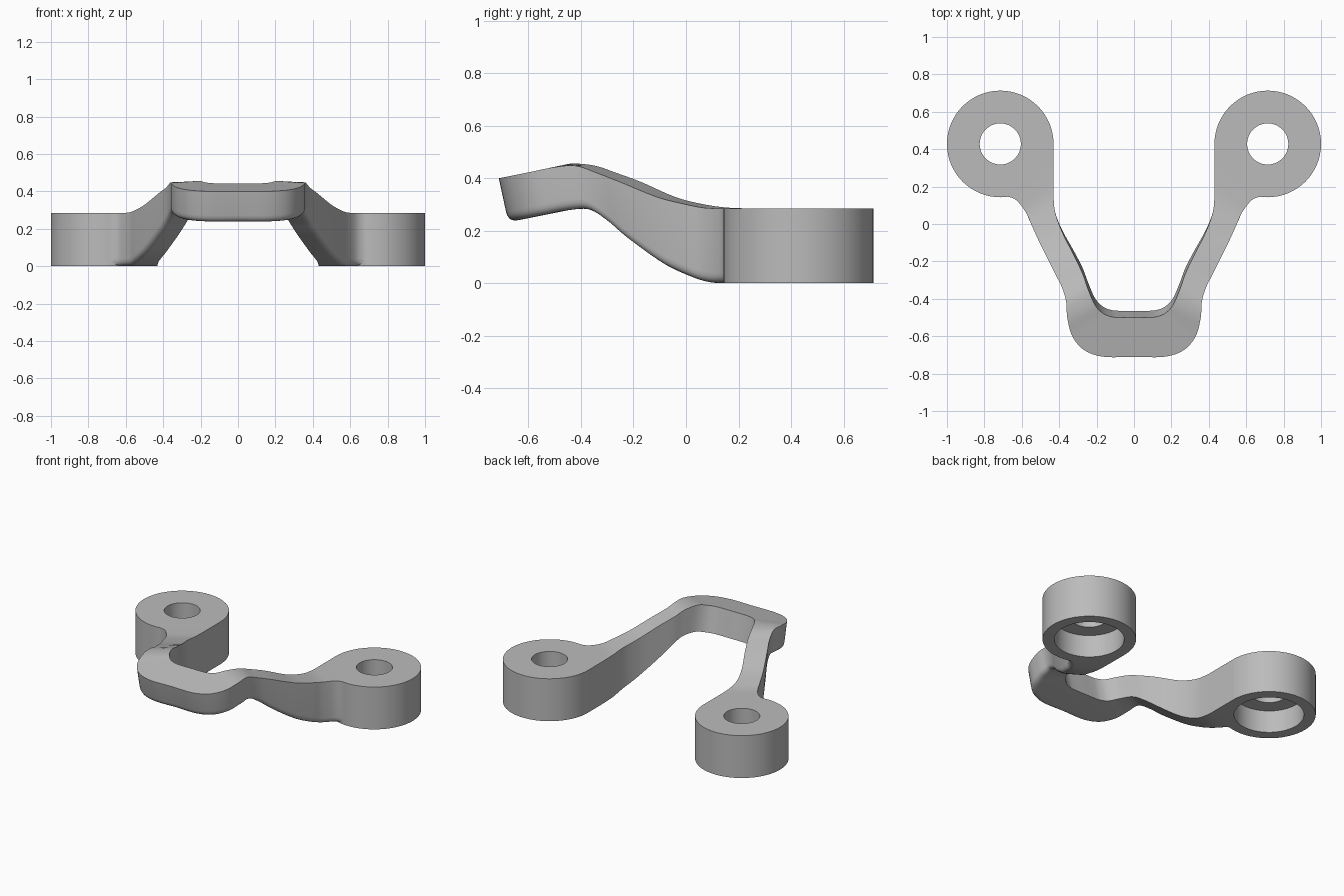
import bpy, bmesh
from mathutils import Vector

cube = bpy.data.objects.get("Cube")
if cube:
    bpy.data.objects.remove(cube, do_unlink=True)

PAD_X, PAD_Y, PAD_R, PAD_H = 0.715, 0.428, 0.285, 0.285
FILLET, STEPS, SLAB = 0.04, 6, 0.167

grey = bpy.data.materials.new("plain grey")
grey.use_nodes = True
grey.diffuse_color = (0.5, 0.5, 0.5, 1)
grey.node_tree.nodes["Principled BSDF"].inputs["Base Color"].default_value = (0.5, 0.5, 0.5, 1)

# Plan of one arm from pad to centre line: outer edge x, y and inner edge x, y
plan = [
    (.715, .15, .43, .43), (.64, .135, .43, .3), (.583, .07, .43, .17),
    (.55, 0, .423, .07), (.5, -.11, .385, -.04), (.43, -.25, .32, -.17),
    (.385, -.34, .275, -.265), (.362, -.42, .247, -.345),
    (.357, -.5, .21, -.43), (.33, -.6, .17, -.475), (.265, -.675, .125, -.495),
    (.16, -.71, .08, -.5), (0, -.71, 0, -.5),
]
# Top and bottom heights of the rising part; the nose is a tilted flat slab
rise = [(.285, 0), (.285, 0), (.287, .004), (.3, .027), (.328, .075),
        (.385, .165), (.42, .235), (.447, .28)]


def station(i):
    """Outer top, inner top, outer bottom and inner bottom corners."""
    ox, oy, ix, iy = plan[i]
    if i < len(rise):
        tops, (top, low) = [rise[i][0]] * 2, rise[i]
        lows = [low, low]
    else:
        tops = [0.4 + 0.2 * (y + 0.71) for y in (oy, iy)]
        lows = [t - SLAB for t in tops]
    lean = 0.036 * min(1, max(0, -oy / 0.4))
    return [Vector((ox, oy, tops[0])), Vector((ix, iy, tops[1])),
            Vector((ox, oy + lean, lows[0])), Vector((ix, iy + lean, lows[1]))]


def spline(a, b, c, d, t):
    return 0.5 * (2 * b + (c - a) * t + (2 * a - 5 * b + 4 * c - d) * t * t
                  + (3 * b - a - 3 * c + d) * t ** 3)


def section(corners):
    """Closed cross-section with a rounded outer bottom edge."""
    for k, p in enumerate(corners):
        p.z = max(p.z, PAD_H if k < 2 else 0)
    ot, it, ob, ib = corners
    u, v = (ib - ob).normalized() * FILLET, (ot - ob).normalized() * FILLET
    arc = [ob + u * (1 - t) ** 2 + v * t * t for t in (0, .2, .4, .6, .8, 1)]
    return [ot, it, ib] + arc


# Smooth the stations and skin them
keys = [station(i) for i in range(len(plan))]
flip = [Vector((-p.x, p.y, p.z)) for p in keys[-2]]
ctrl = [keys[0]] + keys + [flip]
rings = []
for i in range(len(keys) - 1):
    for s in range(STEPS):
        quad = zip(*ctrl[i:i + 4])
        rings.append(section([spline(*q, s / STEPS) for q in quad]))
rings.append(section([p.copy() for p in keys[-1]]))

bm = bmesh.new()
loops = [[bm.verts.new(p) for p in ring] for ring in rings]
for a, b in zip(loops, loops[1:]):
    for k in range(len(a)):
        n = (k + 1) % len(a)
        bm.faces.new((a[k], a[n], b[n], b[k]))
bm.faces.new(loops[0])

# Mirror the arm and weld at the centre
geom = bm.verts[:] + bm.edges[:] + bm.faces[:]
copy = bmesh.ops.duplicate(bm, geom=geom)["geom"]
for v in copy:
    if isinstance(v, bmesh.types.BMVert):
        v.co.x = -v.co.x
bmesh.ops.remove_doubles(bm, verts=bm.verts[:], dist=0.0001)
bmesh.ops.recalc_face_normals(bm, faces=bm.faces[:])
mesh = bpy.data.meshes.new("bracket")
bm.to_mesh(mesh)
bm.free()
mesh.materials.append(grey)
bracket = bpy.data.objects.new("bracket", mesh)
bpy.context.collection.objects.link(bracket)


def combine(side, radius, low, high, operation):
    """Join or cut a vertical cylinder at one pad."""
    bpy.ops.mesh.primitive_cylinder_add(
        vertices=64, radius=radius, depth=high - low,
        location=(side * PAD_X, PAD_Y, (low + high) / 2))
    tool = bpy.context.object
    tool.name = "pad_tool"
    tool.hide_render = True
    tool.data.materials.append(grey)
    mod = bracket.modifiers.new("pad", "BOOLEAN")
    mod.operation, mod.solver, mod.object = operation, "EXACT", tool
    bpy.context.view_layer.objects.active = bracket
    bpy.ops.object.modifier_apply(modifier=mod.name)
    bpy.data.objects.remove(tool, do_unlink=True)


# Round mounting pads with a through hole and a wider recess underneath
for side in (1, -1):
    combine(side, PAD_R, 0, PAD_H, "UNION")
    combine(side, 0.11, -0.1, 0.5, "DIFFERENCE")
    combine(side, 0.213, -0.1, 0.15, "DIFFERENCE")

bpy.ops.object.select_all(action="DESELECT")
bracket.select_set(True)
bpy.context.view_layer.objects.active = bracket
bpy.ops.object.shade_smooth_by_angle(angle=0.6)
